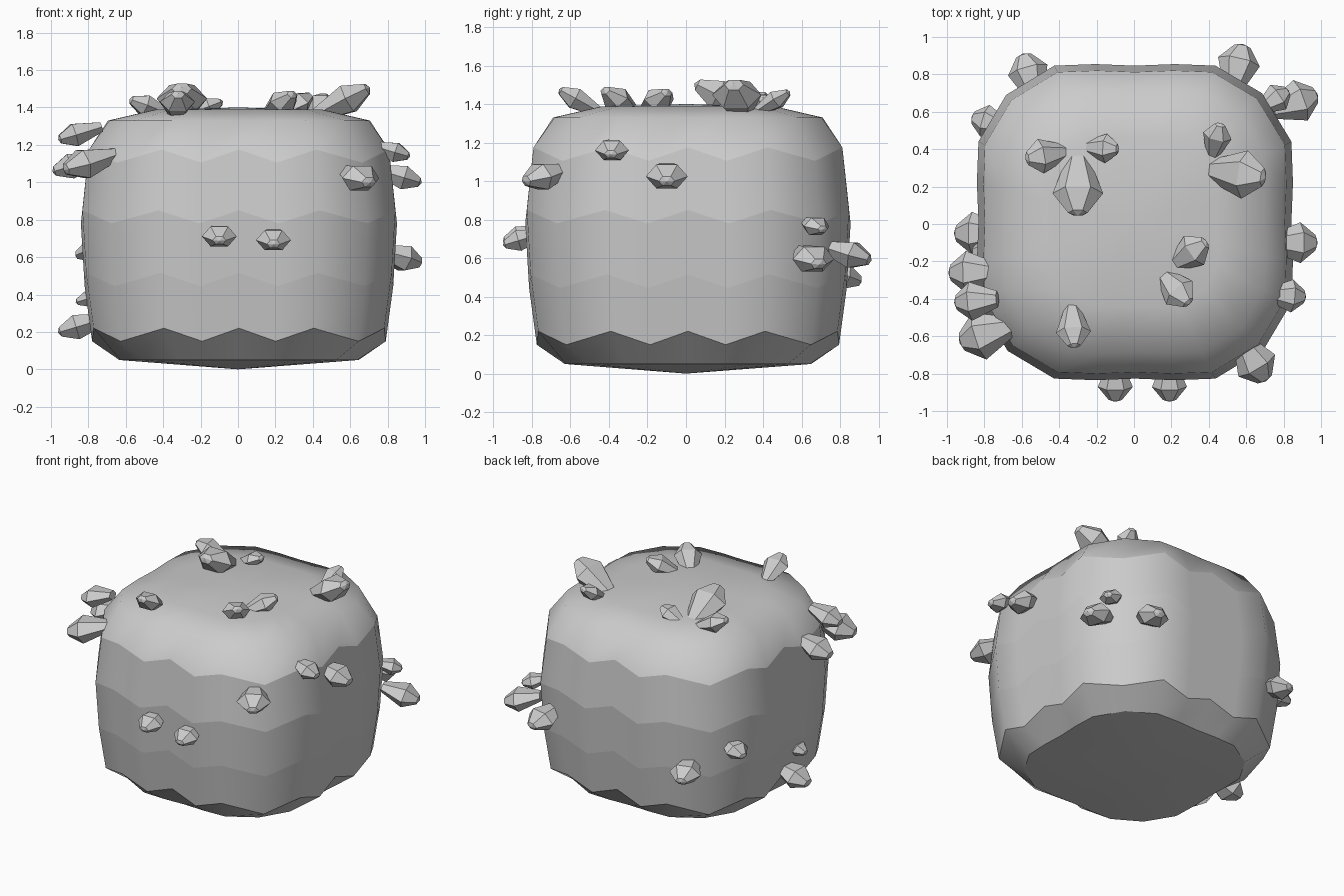
import bpy, bmesh, math
from mathutils import Vector

if "Cube" in bpy.data.objects:
    bpy.data.objects.remove(bpy.data.objects["Cube"])

# Quarter outline of the rounded-square cross-section (six points per side)
QUARTER = [(0.99, 0), (1.0, 0.25), (0.99, 0.51), (0.805, 0.815),
           (0.51, 0.99), (0.25, 1.0)]
SECTION = []
for q in range(4):
    c, s = round(math.cos(q * math.pi / 2)), round(math.sin(q * math.pi / 2))
    SECTION += [(c * x - s * y, s * x + c * y) for x, y in QUARTER]

# Body levels: half width, height
LEVELS = [(0.64, 0.05), (0.785, 0.185), (0.825, 0.48), (0.845, 0.815),
          (0.81, 1.14), (0.70, 1.33), (0.45, 1.388)]


def finish(bm, name):
    bmesh.ops.recalc_face_normals(bm, faces=bm.faces)
    mesh = bpy.data.meshes.new(name)
    bm.to_mesh(mesh)
    bm.free()
    bpy.context.collection.objects.link(bpy.data.objects.new(name, mesh))


def bridge(bm, a, b):
    n = len(a)
    for i in range(n):
        bm.faces.new((a[i], a[(i + 1) % n], b[(i + 1) % n], b[i]))


def fan(bm, ring, point):
    tip = bm.verts.new(point)
    for i in range(len(ring)):
        bm.faces.new((ring[i], ring[(i + 1) % len(ring)], tip))


# Rock body: stacked rings with zigzag seams on the side walls
bm = bmesh.new()
rings = []
for level, (r, z) in enumerate(LEVELS):
    amp = 0.035 if 1 <= level <= 4 else 0
    rings.append([bm.verts.new((0.005 + r * x, 0.01 + r * y,
                                z + amp * (-1) ** i))
                  for i, (x, y) in enumerate(SECTION)])
for a, b in zip(rings, rings[1:]):
    bridge(bm, a, b)
fan(bm, rings[0], (0, 0, 0))
fan(bm, rings[-1], (0, 0, 1.40))
for f in bm.faces:
    f.smooth = True
for ring in rings[:5]:
    for i, v in enumerate(ring):
        bm.edges.get((v, ring[(i + 1) % len(ring)])).smooth = False
finish(bm, "rock_body")


# Faceted crystal growing from a base point to a tip, flattened vertically
def crystal(name, base, tip, width):
    d = tip - base
    side = d.cross(Vector((0, 0, 1))).normalized()
    up = side.cross(d).normalized()
    bm = bmesh.new()
    loops = []
    for t, r in ((-0.15, 0.22), (0.6, 0.52), (1.0, 0.2)):
        ring = []
        for k in range(6):
            a = k * math.pi / 3
            ring.append(bm.verts.new(base + d * t + r * width * (
                side * math.cos(a) + up * 0.68 * math.sin(a))))
        loops.append(ring)
    bridge(bm, loops[0], loops[1])
    bridge(bm, loops[1], loops[2])
    bm.faces.new(loops[0])
    fan(bm, loops[2], tip + d * 0.06)
    finish(bm, name)


# Top crystals: tip, heading in degrees, width; roots sit in the top face
TOP = [(0.69, 0.25, 1.50, -8, 0.25), (0.46, 0.53, 1.46, 76, 0.15),
       (-0.30, 0.06, 1.50, -90, 0.26), (-0.57, 0.35, 1.44, 190, 0.18),
       (-0.09, 0.40, 1.43, -4, 0.15), (0.38, -0.10, 1.46, 35, 0.18),
       (0.29, -0.42, 1.47, -48, 0.18), (-0.32, -0.65, 1.47, -87, 0.18)]
for n, (x, y, z, heading, w) in enumerate(TOP, 1):
    a = math.radians(heading)
    root = Vector((x - w * math.cos(a), y - w * math.sin(a), 1.37))
    crystal(f"top_crystal_{n}", root, Vector((x, y, z)), w)

# Side crystals: tip and width; they point out of the wall, drooping a little
SIDE = [(-0.10, -0.94, 0.69, 0.18), (0.19, -0.94, 0.67, 0.18),
        (0.70, -0.83, 1.00, 0.22), (0.97, -0.10, 1.00, 0.21),
        (0.91, -0.39, 1.14, 0.17), (0.97, 0.69, 0.57, 0.22),
        (0.82, 0.71, 0.75, 0.15), (0.58, 0.95, 0.59, 0.22),
        (-0.59, 0.90, 0.48, 0.21), (-0.86, 0.57, 0.61, 0.17),
        (-0.95, -0.05, 0.20, 0.22), (-0.86, -0.15, 0.36, 0.14),
        (-0.98, -0.26, 1.06, 0.22), (-0.95, -0.42, 1.23, 0.20),
        (-0.92, -0.63, 1.07, 0.25)]
for n, (x, y, z, w) in enumerate(SIDE, 1):
    out = Vector((x ** 3, y ** 3, -0.3 * max(abs(x), abs(y)) ** 3))
    tip = Vector((x, y, z))
    crystal(f"side_crystal_{n}", tip - out.normalized() * w, tip, w)
